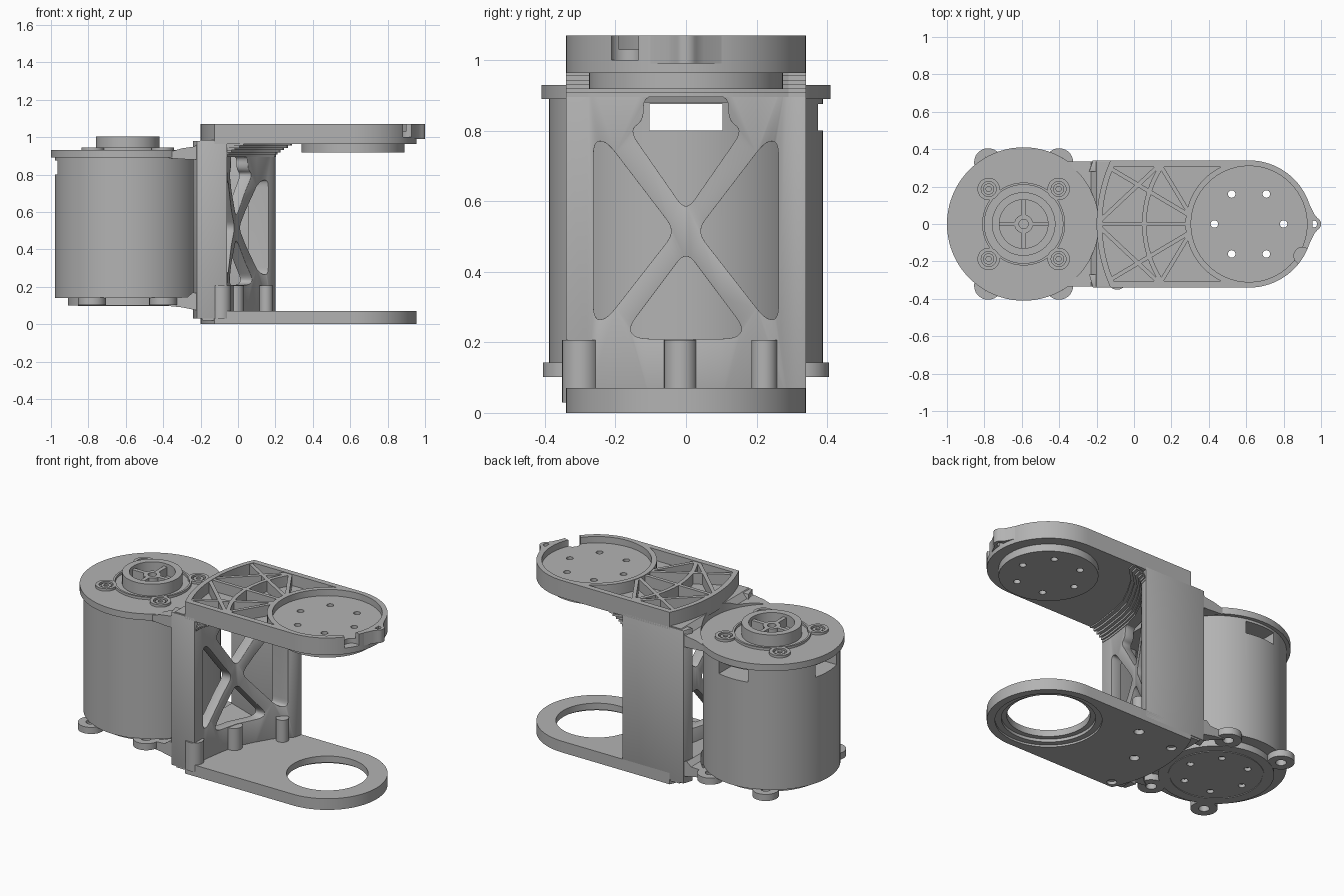
import bpy, bmesh, math
from mathutils import Vector

cube = bpy.data.objects.get("Cube")
if cube:
    bpy.data.objects.remove(cube, do_unlink=True)

grey = bpy.data.materials.new("machined_grey")
grey.use_nodes = True
COLOR = (0.45, 0.45, 0.45, 1)
grey.diffuse_color = COLOR
grey.node_tree.nodes["Principled BSDF"].inputs["Base Color"].default_value = COLOR

PIVOT, MOTOR = 0.615, -0.59
parts = []


def prism(name, pts, lo, hi, axis="z"):
    """Extrude a closed outline along an axis."""
    place = {"z": lambda a, b, c: (a, b, c), "y": lambda a, b, c: (a, c, b),
             "x": lambda a, b, c: (c, a, b)}[axis]
    bm = bmesh.new()
    low = [bm.verts.new(place(a, b, lo)) for a, b in pts]
    high = [bm.verts.new(place(a, b, hi)) for a, b in pts]
    bm.faces.new(low)
    bm.faces.new(high)
    for i in range(len(pts)):
        j = (i + 1) % len(pts)
        bm.faces.new((low[i], low[j], high[j], high[i]))
    bmesh.ops.recalc_face_normals(bm, faces=bm.faces)
    mesh = bpy.data.meshes.new(name)
    bm.to_mesh(mesh)
    bm.free()
    mesh.materials.append(grey)
    ob = bpy.data.objects.new(name, mesh)
    bpy.context.collection.objects.link(ob)
    parts.append(ob)
    return ob


def arc(cx, r, a0, a1, n=24, cy=0):
    return [(cx + r * math.cos(math.radians(a0 + (a1 - a0) * i / n)),
             cy + r * math.sin(math.radians(a0 + (a1 - a0) * i / n))) for i in range(n + 1)]


def disc(name, x, y, r, lo, hi, n=48):
    return prism(name, arc(x, r, 0, 360, n, y)[:-1], lo, hi)


def box(name, x0, x1, y0, y1, lo, hi):
    return prism(name, [(x0, y0), (x1, y0), (x1, y1), (x0, y1)], lo, hi)


def rounded(pts, r, n=5):
    """Round every corner of an outline."""
    out = []
    for i, p in enumerate(pts):
        p = Vector(p)
        a, b = [Vector(q) - p for q in (pts[i - 1], pts[(i + 1) % len(pts)])]
        s = p + a.normalized() * min(r, a.length * 0.45)
        e = p + b.normalized() * min(r, b.length * 0.45)
        for k in range(n + 1):
            t = k / n
            out.append(tuple(s * (1 - t) ** 2 + p * 2 * t * (1 - t) + e * t * t))
    return out


def apply(ob, mod):
    with bpy.context.temp_override(object=ob, active_object=ob):
        bpy.ops.object.modifier_apply(modifier=mod.name)


def cut(ob, *cutters):
    for c in cutters:
        mod = ob.modifiers.new("cut", "BOOLEAN")
        mod.operation, mod.solver, mod.object = "DIFFERENCE", "EXACT", c
        apply(ob, mod)
        parts.remove(c)
        bpy.data.objects.remove(c, do_unlink=True)


def ring(name, x, y, r, hole, lo, hi, n=48):
    ob = disc(name, x, y, r, lo, hi, n)
    cut(ob, disc("bore", x, y, hole, lo - 0.1, hi + 0.1, n))
    return ob


def hole_circle(cx, lo, hi):
    return [disc("hole", cx + 0.185 * math.cos(k * math.pi / 3),
                 0.185 * math.sin(k * math.pi / 3), 0.02, lo, hi, 16) for k in range(6)]


# Plates: round nose at the pivot, shallow arc at the motor end
def plate_outline(r=0.815, w=0.34):
    a = math.degrees(math.asin(w / r))
    return arc(PIVOT, w, -90, 90, 40) + arc(PIVOT, r, 180 - a, 180 + a, 16)


bottom_plate = prism("bottom_plate", plate_outline(), 0, 0.07)
cut(bottom_plate, disc("bore", PIVOT, 0, 0.23, -0.1, 0.2, 64),
    disc("step", PIVOT, 0, 0.295, -0.1, 0.012, 64), disc("step", PIVOT, 0, 0.26, -0.1, 0.03, 64))
BOSSES = [(-0.09, -0.298, 0.053), (-0.015, -0.015, 0.047), (0.15, 0.222, 0.037)]
for x, y, r in BOSSES + [(-0.1, 0.2, 0)]:
    cut(bottom_plate, disc("screw_hole", x, y, 0.028, -0.1, 0.03, 20))

top_plate = prism("top_plate", plate_outline(), 0.963, 1.07)
inner = math.degrees(math.asin(0.305 / 0.785))
near = math.degrees(math.asin(0.305 / 0.34))
pocket = arc(PIVOT, 0.785, 180 - inner, 180 + inner, 16) + arc(PIVOT, 0.34, 180 + near, 180 - near)
cut(top_plate, prism("pocket", pocket, 1.0, 1.2), disc("recess", PIVOT, 0, 0.31, 1.03, 1.2, 64),
    disc("notch", 0.9, -0.17, 0.045, 1.0, 1.2, 24), *hole_circle(PIVOT, 0.8, 1.2))
pivot_pad = disc("pivot_pad", PIVOT, 0, 0.275, 0.918, 0.963, 64)
cut(pivot_pad, *hole_circle(PIVOT, 0.8, 1.2))

# Lug at the tip
lug = prism("tip_lug", [(0.925, -0.13), (0.965, -0.05)] + arc(0.965, 0.035, -60, 60, 8)
            + [(0.965, 0.05), (0.925, 0.13)], 0.99, 1.07)
cut(lug, disc("lug_hole", 0.962, 0, 0.018, 0.9, 1.2, 16))

# Pocket ribs
RIBS = [((-0.18, 0), (0.29, 0))]
for s in (1, -1):
    RIBS += [((-0.13, s * 0.3), (0.29, s * 0.05)), ((0.14, s * 0.315), (0.3, s * 0.05)),
             ((-0.18, s * 0.02), (0.13, s * 0.31))]
for a, b in RIBS:
    a, b = Vector(a), Vector(b)
    d = (b - a).normalized() * 0.011
    n = Vector((-d.y, d.x))
    prism("pocket_rib", [tuple(p) for p in (a + n, a - n, b - n, b + n)], 0.99, 1.067)
span = math.degrees(math.asin(0.31 / 0.56))
prism("pocket_arc_rib", arc(PIVOT, 0.572, 180 - span, 180 + span)
      + arc(PIVOT, 0.548, 180 + span, 180 - span), 0.99, 1.067)

# Upright bracket: two side walls joined by a curved truss wall
FRONT = [(0.2, 0.34), (0.19, 0.29), (0.1, 0.2), (0.04, 0.1), (-0.01, 0), (-0.035, -0.1),
         (-0.05, -0.2), (-0.06, -0.28), (-0.06, -0.34)]
BACK = [(-0.24, -0.27), (-0.13, -0.27), (-0.11, -0.2), (-0.095, -0.1), (-0.07, 0),
        (-0.02, 0.1), (0.035, 0.2), (0.06, 0.28), (-0.24, 0.28)]
bracket = prism("truss_bracket", FRONT + [(-0.22, -0.34)] + BACK + [(-0.22, 0.34)], 0.03, 0.98)
top_gap = [(0, 0.57), (0.16, 0.8), (0.12, 0.83), (0.12, 0.9), (-0.12, 0.9), (-0.12, 0.83), (-0.16, 0.8)]
low_gap = [(0, 0.46), (0.165, 0.24), (0.14, 0.21), (-0.14, 0.21), (-0.165, 0.24)]
cut(bracket, prism("gap", rounded(top_gap, 0.04), -0.4, 0.4, "x"),
    prism("gap", rounded(low_gap, 0.04), -0.4, 0.4, "x"))
for s in (1, -1):
    side_gap = [(s * y, z) for y, z in [(0.262, 0.77), (0.225, 0.77), (0.03, 0.515),
                                        (0.225, 0.265), (0.262, 0.265)]]
    cut(bracket, prism("gap", rounded(side_gap, 0.04), -0.4, 0.4, "x"))
soft = bracket.modifiers.new("soften", "BEVEL")
soft.width, soft.segments, soft.limit_method = 0.012, 2, "ANGLE"
soft.angle_limit = math.radians(50)
apply(bracket, soft)

# Flared fillet where the bracket meets the top plate
for k in range(6):
    dx = 0.09 * (1 - math.cos((k + 1) / 6 * math.pi / 2))
    lo = 0.895 + 0.012 * k
    prism("top_fillet", [(x + dx, y) for x, y in FRONT] + [(x, y) for x, y in BACK[1:-1]], lo, lo + 0.0125)

# Screw posts standing on the bottom plate
for x, y, r in BOSSES:
    disc("screw_post", x, y, r, 0.03, 0.207, 28)

# Saddles that carry the motor, cut to its round body
upper = [(-0.4, 0.89), (-0.4, 0.91), (-0.3, 0.94), (-0.23, 0.95), (-0.2, 0.985), (-0.06, 0.985),
         (-0.1, 0.88), (-0.26, 0.88)]
lower = [(-0.4, 0.1), (-0.3, 0.09), (-0.2, 0.07), (-0.19, 0.02), (-0.06, 0.02), (-0.06, 0.12),
         (-0.24, 0.17), (-0.27, 0.145), (-0.4, 0.14)]
for name, outline in (("upper_saddle", upper), ("lower_saddle", lower)):
    saddle = prism(name, outline, -0.335, 0.335, "y")
    cut(saddle, disc("clearance", MOTOR, 0, 0.4, -0.5, 1.5, 72))

# Motor can with windows
can = disc("motor_can", MOTOR, 0, 0.388, 0.14, 0.895, 80)
cut(can, box("window", -1.2, 0, -0.103, 0.103, 0.8, 0.875),
    box("window", MOTOR - 0.1, MOTOR + 0.1, 0.15, 0.6, 0.8, 0.875))
disc("motor_top_flange", MOTOR, 0, 0.41, 0.89, 0.93, 80)
ring("flange_lip", MOTOR, 0, 0.222, 0.21, 0.92, 0.945)
ring("shaft_collar", MOTOR, 0, 0.17, 0.13, 0.92, 1.003)
ring("shaft_hub", MOTOR, 0, 0.05, 0.025, 0.92, 0.985, 24)
for s in (1, -1):
    x0, x1 = sorted((s * 0.04, s * 0.135))
    box("collar_spoke", MOTOR + x0, MOTOR + x1, -0.012, 0.012, 0.92, 0.985)
    box("collar_spoke", MOTOR - 0.012, MOTOR + 0.012, x0, x1, 0.92, 0.985)
    for t in (1, -1):
        ring("flange_screw_boss", MOTOR + s * 0.187, t * 0.187, 0.06, 0.04, 0.92, 0.945, 28)
        ring("flange_screw", MOTOR + s * 0.187, t * 0.187, 0.03, 0.014, 0.92, 0.94, 20)

# Motor base with screw ears
base = disc("motor_base", MOTOR, 0, 0.32, 0.1, 0.145, 64)
cut(base, *hole_circle(MOTOR, 0.0, 0.12))
ring("base_ring", MOTOR, 0, 0.265, 0.255, 0.096, 0.11, 64)
for s in (1, -1):
    for t in (1, -1):
        ring("base_ear", MOTOR + s * 0.19, t * 0.33, 0.075, 0.03, 0.102, 0.143, 28)

# Smooth shading with sharp edges kept
bpy.ops.object.select_all(action="DESELECT")
for ob in parts:
    ob.select_set(True)
bpy.context.view_layer.objects.active = parts[0]
bpy.ops.object.shade_smooth_by_angle(angle=math.radians(32))
